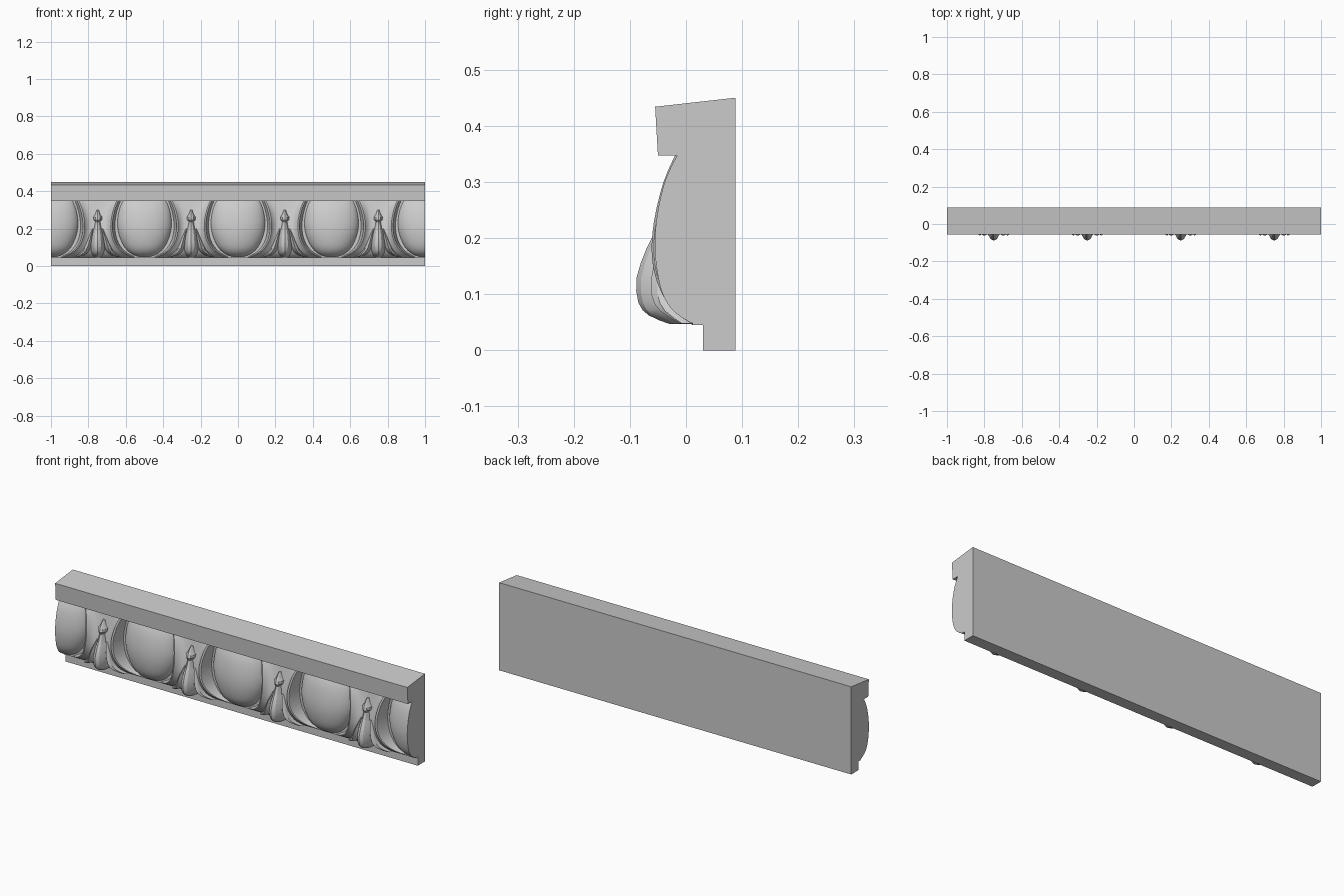
import bpy, bmesh, math

if "Cube" in bpy.data.objects:
    bpy.data.objects.remove(bpy.data.objects["Cube"])


def loft(name, rows, angle=40):
    """Skin equal-length rows of points, closed at the back and both ends."""
    bm = bmesh.new()
    vr = [[bm.verts.new(p) for p in r] for r in rows]
    n = len(vr[0])
    for a, b in zip(vr, vr[1:]):
        for i in range(n):
            j = (i + 1) % n
            bm.faces.new((a[i], a[j], b[j], b[i]))
    bm.faces.new(vr[0])
    bm.faces.new(vr[-1])
    bmesh.ops.recalc_face_normals(bm, faces=bm.faces)
    me = bpy.data.meshes.new(name)
    bm.to_mesh(me)
    bm.free()
    ob = bpy.data.objects.new(name, me)
    bpy.context.collection.objects.link(ob)
    bpy.ops.object.select_all(action='DESELECT')
    ob.select_set(True)
    bpy.context.view_layer.objects.active = ob
    if angle:
        bpy.ops.object.shade_smooth_by_angle(angle=math.radians(angle))
    return ob


def refine(table, steps):
    """Catmull-Rom resampling of a table of rows."""
    out = []
    for i in range(len(table) - 1):
        p0, p1 = table[max(i - 1, 0)], table[i]
        p2, p3 = table[i + 1], table[min(i + 2, len(table) - 1)]
        for s in range(steps):
            t = s / steps
            out.append([0.5 * (2 * b + (c - a) * t + (2 * a - 5 * b + 4 * c - d) * t * t
                               + (3 * b - a - 3 * c + d) * t ** 3)
                        for a, b, c, d in zip(p0, p1, p2, p3)])
    return out + [list(table[-1])]


def half_round(table, cx, back, n, a0=0, a1=180):
    """Half-elliptic cross-sections from rows (z, half width, front y, x shift)."""
    rows = []
    for z, w, y, dx in table:
        row = []
        for i in range(n + 1):
            a = math.radians(a0 + (a1 - a0) * i / n)
            row.append((cx + dx + w * math.cos(a), back + (y - back) * math.sin(a), z))
        if a1 - a0 < 180:
            row.append((cx, back, z))
        rows.append(row)
    return rows


# Backing board with top fillet and bottom lip
profile = [(.088, 0), (.088, .45), (-.055, .434), (-.05, .347),
           (.012, .347), (.012, .045), (.03, .045), (.03, 0)]
loft("moulding_board", [[(x, y, z) for y, z in profile] for x in (-1, 1)], 0)

# Eggs, with the end ones cut in half
EGG = refine([(.36, .115, -.008, 0), (.33, .128, -.025, 0), (.29, .14, -.041, 0),
              (.23, .147, -.053, 0), (.17, .139, -.055, 0), (.11, .114, -.045, 0),
              (.075, .085, -.027, 0), (.055, .052, -.002, 0), (.046, .02, .016, 0)], 3)
for k in range(-2, 3):
    a0 = 90 if k == 2 else 0
    a1 = 90 if k == -2 else 180
    loft("egg", half_round(EGG, k * .5, .025, 24, a0, a1))

# Shell rims and the hollow between them: z, rim distance from egg centre, rim y, hollow y
SHELL = refine([(.355, .142, -.016, .0), (.30, .163, -.04, -.01), (.23, .176, -.057, -.024),
                (.17, .172, -.061, -.034), (.12, .155, -.051, -.032),
                (.08, .122, -.03, -.02), (.056, .08, -.004, -.002), (.045, .04, .016, .016)], 3)
# Dart, its side leaves and the bead on top
DART = refine([(.235, .018, -.047, 0), (.20, .026, -.061, 0), (.18, .033, -.071, 0),
               (.13, .043, -.088, 0), (.085, .04, -.085, 0), (.062, .03, -.066, 0),
               (.047, .014, -.03, 0)], 2)
LEAF = refine([(.20, .006, -.035, .026), (.15, .016, -.058, .04), (.10, .022, -.062, .055),
               (.07, .024, -.046, .075), (.048, .016, -.012, .11)], 2)
CAP = [(.30, .008, -.025, 0), (.275, .018, -.044, 0), (.262, .03, -.05, 0),
       (.247, .028, -.053, 0), (.235, .016, -.045, 0)]

for cx in (-.75, -.25, .25, .75):
    rows = []
    for z, r, y, h in SHELL:
        e = .25 - r
        half = [(e + .02, .02), (e + .004, y + .004), (e - .004, y),
                (e * .8, y + (h - y) * .55), (e * .5, h), (0, h - .004)]
        row = [(cx - x, yy, z) for x, yy in half]
        row += [(cx + x, yy, z) for x, yy in reversed(half[:-1])]
        rows.append(row)
    loft("shell_rim", rows)
    loft("dart", half_round(DART, cx, .02, 8), 25)
    loft("dart_cap", half_round(CAP, cx, .02, 8), 25)
    for s in (-1, 1):
        leaf = [(z, w, y, s * dx) for z, w, y, dx in LEAF]
        loft("dart_leaf", half_round(leaf, cx, .02, 6), 25)
